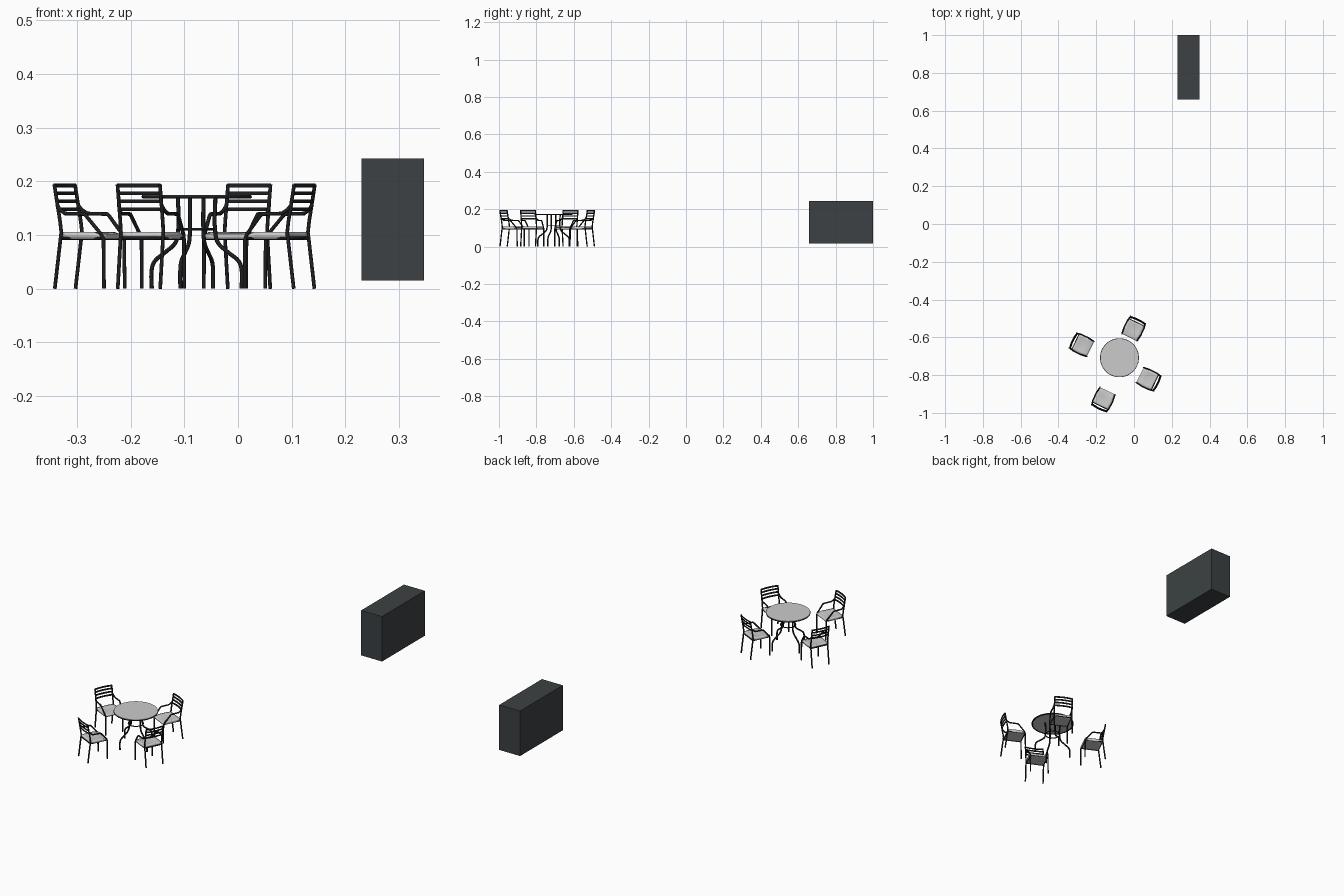
import bpy, bmesh
from math import sin, cos, pi, radians
from mathutils import Matrix, Vector

if "Cube" in bpy.data.objects:
    bpy.data.objects.remove(bpy.data.objects["Cube"])


def material(name, rgb):
    m = bpy.data.materials.new(name)
    m.diffuse_color = (*rgb, 1)
    m.use_nodes = True
    m.node_tree.nodes["Principled BSDF"].inputs["Base Color"].default_value = m.diffuse_color
    return m


BLACK = material("black_metal", (0.012, 0.013, 0.014))
SLATE = material("dark_slate", (0.045, 0.053, 0.056))


def link(name, mesh, mat=None, matrix=None):
    ob = bpy.data.objects.new(name, mesh)
    bpy.context.collection.objects.link(ob)
    if mat and not mesh.materials:
        mesh.materials.append(mat)
    if matrix:
        ob.matrix_world = matrix
    return ob


def tube(name, paths, radius, closed=False, smooth_path=False):
    """Mesh of round tubes following the given point paths."""
    cu = bpy.data.curves.new(name, 'CURVE')
    cu.dimensions = '3D'
    cu.bevel_depth = radius
    cu.bevel_resolution = 2
    cu.resolution_u = 5
    cu.use_fill_caps = True
    for pts in paths:
        if smooth_path:
            s = cu.splines.new('BEZIER')
            s.bezier_points.add(len(pts) - 1)
            for bp, p in zip(s.bezier_points, pts):
                bp.co = p
                bp.handle_left_type = bp.handle_right_type = 'AUTO'
        else:
            s = cu.splines.new('POLY')
            s.points.add(len(pts) - 1)
            for sp, p in zip(s.points, pts):
                sp.co = (*p, 1)
        s.use_cyclic_u = closed
    tmp = bpy.data.objects.new(name, cu)
    bpy.context.collection.objects.link(tmp)
    dg = bpy.context.evaluated_depsgraph_get()
    mesh = bpy.data.meshes.new_from_object(tmp.evaluated_get(dg))
    bpy.data.objects.remove(tmp)
    mesh.shade_smooth()
    return mesh


def bm_mesh(name, bm, smooth=False):
    bmesh.ops.recalc_face_normals(bm, faces=bm.faces)
    mesh = bpy.data.meshes.new(name)
    bm.to_mesh(mesh)
    bm.free()
    if smooth:
        mesh.shade_smooth()
    return mesh


# --- Chair parts: local +x points to the back, origin on the floor below the back top
def back_x(z):
    return -0.0145 * (0.196 - z) / 0.096


def side_frame(s):
    post = [(-0.001, s * .044, 0), (-0.0125, s * .044, .09), (-0.0145, s * .044, .105),
            (-0.012, s * .044, .125), (0, s * .044, .194)]
    arm = [(back_x(.158), s * .044, .156), (-0.013, s * .046, .147), (-0.024, s * .048, .140),
           (-0.064, s * .049, .139), (-0.068, s * .049, .136), (-0.098, s * .045, .101),
           (-0.102, s * .044, .092), (-0.103, s * .044, 0)]
    return [post, arm]


frame_mesh = tube("chair_side_frames", side_frame(1) + side_frame(-1), .0036)
rail_mesh = tube("seat_rails", [[(-0.0145, -.043, .094), (-0.1, -.043, .094),
                                 (-0.1, .043, .094), (-0.0145, .043, .094)]], .003, closed=True)


def slats():
    bm = bmesh.new()
    n = 8
    for z in (.192, .178, .163, .148):
        rows = []
        for i in range(n + 1):
            t = 2 * i / n - 1
            bow = .005 * (1 - t * t)
            rows.append([bm.verts.new((back_x(z + dz) + bow + dx, t * .044, z + dz))
                         for dx, dz in ((-.0015, -.0035), (.0015, -.0035),
                                        (.0015, .0035), (-.0015, .0035))])
        for a, b in zip(rows, rows[1:]):
            for k in range(4):
                bm.faces.new((a[k], a[(k + 1) % 4], b[(k + 1) % 4], b[k]))
        bm.faces.new(rows[0])
        bm.faces.new(rows[-1])
    return bm_mesh("back_slats", bm)


def seat():
    # dished cushion with slightly bowed sides and a rolled front
    bm = bmesh.new()
    bmesh.ops.create_grid(bm, x_segments=8, y_segments=8, size=1)
    for v in bm.verts:
        u, w = v.co.x, v.co.y
        z = .106 - .004 * (1 - w * w) * (1 - u * u)
        if u < -.7:
            z -= .004
        v.co = (-0.059 + u * .044, w * (.043 + .003 * (1 - u * u)), z)
    ext = bmesh.ops.extrude_face_region(bm, geom=bm.faces[:])
    for v in ext["geom"]:
        if isinstance(v, bmesh.types.BMVert):
            v.co.z = .093
    return bm_mesh("seat", bm, smooth=True)


slat_mesh, seat_mesh = slats(), seat()
chairs = [((0.021, -0.508), 64), ((0.124, -0.845), -26),
          ((-0.185, -0.976), 244), ((-0.323, -0.617), 154)]
for i, ((x, y), ang) in enumerate(chairs, 1):
    m = Matrix.Translation((x, y, 0)) @ Matrix.Rotation(radians(ang), 4, 'Z')
    link(f"chair_{i}_side_frames", frame_mesh, BLACK, m)
    link(f"chair_{i}_seat_rails", rail_mesh, BLACK, m)
    link(f"chair_{i}_back_slats", slat_mesh, BLACK, m)
    link(f"chair_{i}_seat", seat_mesh, None, m)

# --- Round table
T = Matrix.Translation((-0.077, -0.708, 0))


def circle(r, z, n=48):
    return [(r * cos(2 * pi * i / n), r * sin(2 * pi * i / n), z) for i in range(n)]


bm = bmesh.new()
bmesh.ops.create_cone(bm, cap_ends=True, segments=48, radius1=.1015, radius2=.1015, depth=.005,
                      matrix=Matrix.Translation((0, 0, .1725)))
link("table_top", bm_mesh("table_top", bm), None, T)
link("table_rim", tube("table_rim", [circle(.0995, .1712)], .0035, closed=True), BLACK, T)
link("table_brace_ring", tube("table_brace_ring", [circle(.035, .111, 32)], .0025, closed=True), BLACK, T)

# Four legs that flare out toward the feet
profile = [(.037, .170), (.037, .105), (.042, .086), (.062, .068), (.084, .050), (.089, .036), (.089, 0)]
legs = []
for k in range(4):
    a = radians(-20 + 90 * k)
    legs.append([(r * cos(a), r * sin(a), z) for r, z in profile])
link("table_legs", tube("table_legs", legs, .0038, smooth_path=True), BLACK, T)

# --- Large plain cabinet
bm = bmesh.new()
bmesh.ops.create_cube(bm, size=1)
for v in bm.verts:
    v.co = Vector((.2885, .829, .129)) + Vector((v.co.x * .117, v.co.y * .342, v.co.z * .228))
link("cabinet", bm_mesh("cabinet", bm), SLATE)
